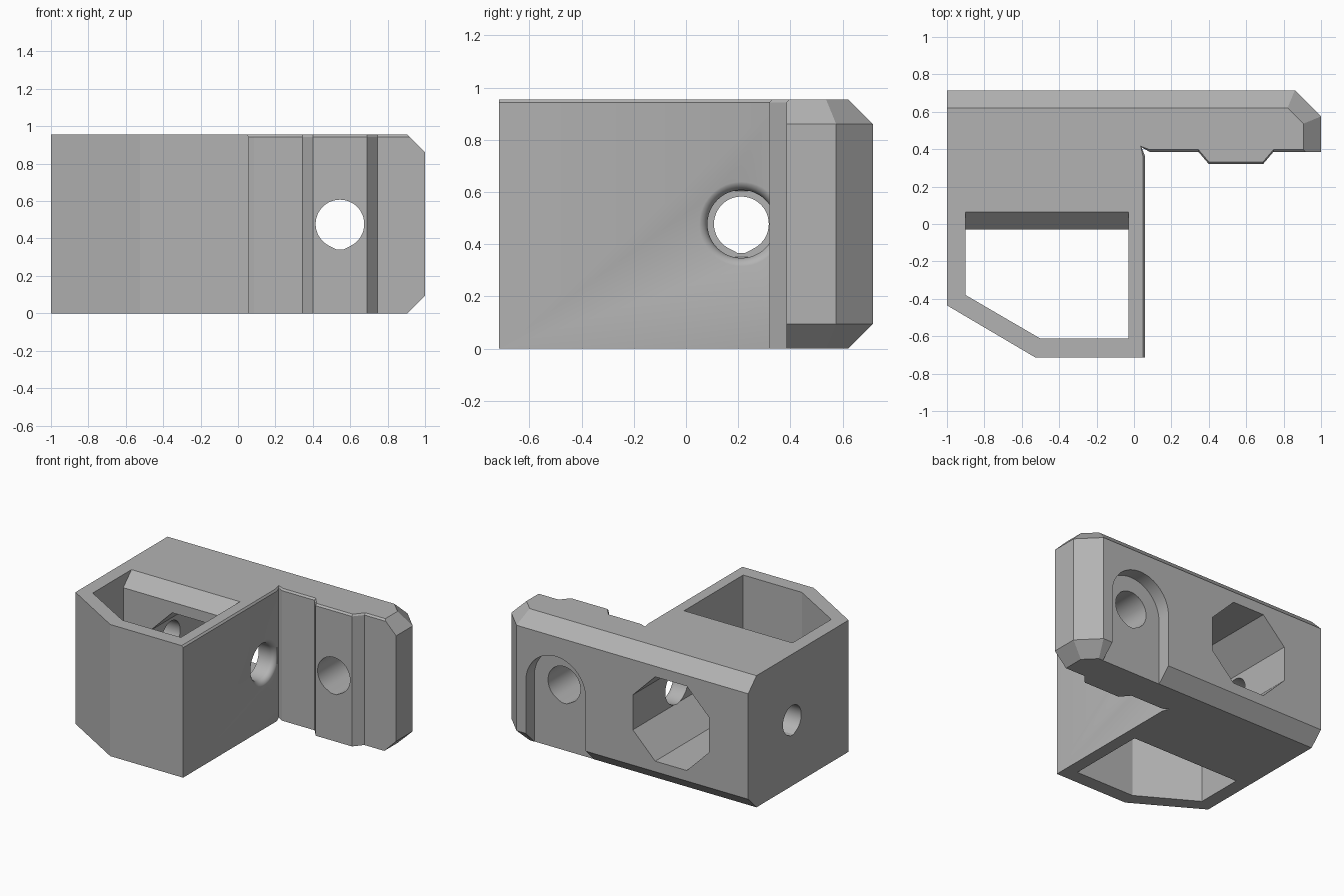
import bpy, bmesh
from math import sin, cos, pi, radians
from mathutils import Vector

if "Cube" in bpy.data.objects:
    bpy.data.objects.remove(bpy.data.objects["Cube"], do_unlink=True)

H, BACK, CH = 0.955, 0.715, 0.095      # height, rear plane, chamfer size
MID = H / 2

grey = bpy.data.materials.new("plain grey")
grey.use_nodes = True
grey.diffuse_color = (0.45, 0.45, 0.45, 1)
grey.node_tree.nodes["Principled BSDF"].inputs["Base Color"].default_value = (0.45, 0.45, 0.45, 1)


def finish(name, bm):
    bmesh.ops.recalc_face_normals(bm, faces=bm.faces)
    mesh = bpy.data.meshes.new(name)
    bm.to_mesh(mesh)
    bm.free()
    mesh.materials.append(grey)
    obj = bpy.data.objects.new(name, mesh)
    bpy.context.collection.objects.link(obj)
    return obj


def loft(name, rings):
    """Solid skinned through matching rings, capped at both ends."""
    bm = bmesh.new()
    loops = [[bm.verts.new(p) for p in ring] for ring in rings]
    n = len(loops[0])
    for a, b in zip(loops, loops[1:]):
        for i in range(n):
            j = (i + 1) % n
            bm.faces.new((a[i], a[j], b[j], b[i]))
    bm.faces.new(loops[0])
    bm.faces.new(loops[-1])
    return finish(name, bm)


def along_x(pts, x):
    return [(x, u, v) for u, v in pts]


def along_y(pts, y):
    return [(u, y, v) for u, v in pts]


def along_z(pts, z):
    return [(u, v, z) for u, v in pts]


def prism(name, pts, place, a, b):
    return loft(name, [place(pts, a), place(pts, b)])


def circle(c, r, n=48, start=0.0):
    return [(c[0] + r * cos(start + 2 * pi * i / n),
             c[1] + r * sin(start + 2 * pi * i / n)) for i in range(n)]


def teardrop(c, r):
    """Round hole with a shallow truncated point at the bottom."""
    arc = [radians(-60 + 300 * i / 40) for i in range(41)]
    pts = [(c[0] + r * cos(t), c[1] + r * sin(t)) for t in arc]
    return pts + [(c[0] + s * 0.15 * r, c[1] - 1.05 * r) for s in (-1, 1)]


def combine(obj, tool, op="DIFFERENCE"):
    mod = obj.modifiers.new(tool.name, "BOOLEAN")
    mod.operation, mod.solver, mod.object = op, "EXACT", tool
    bpy.context.view_layer.objects.active = obj
    bpy.ops.object.modifier_apply(modifier=mod.name)
    bpy.data.objects.remove(tool, do_unlink=True)


# Body: L-shaped plan, with a thin bevel round the top of the inner walls
wall = [(0.06, -BACK), (0.06, 0.36), (0.04, 0.41), (0.085, 0.385)]
rail = [(0.345, 0.385), (0.40, 0.32), (0.69, 0.32), (0.745, 0.385), (1, 0.385)]
outer = [(1, BACK), (-1, BACK), (-1, -0.435), (-0.525, -BACK)]
bevel = 0.012
wall_top = [(0.06 - bevel, -BACK), (0.06 - bevel, 0.36), (0.036, 0.416), (0.085, 0.385 + bevel)]
rail_top = [(x, y + bevel) for x, y in rail]
plan, plan_top = wall + rail + outer, wall_top + rail_top + outer
body = loft("bracket_body", [along_z(plan, 0), along_z(plan, H - bevel), along_z(plan_top, H)])

# Envelope: chamfers on the rear, the far end and their shared corner
wide = [(-2, -2), (1, -2), (1, 0.575), (0.86, BACK), (-2, BACK)]
narrow = [(-2, -2), (1 - CH, -2), (1 - CH, 0.536), (0.821, BACK - CH), (-2, BACK - CH)]
envelope = loft("chamfer_envelope", [along_z(narrow, 0), along_z(wide, CH),
                                     along_z(wide, H - CH), along_z(narrow, H)])
combine(body, envelope, "INTERSECT")

# Vertical pocket with a sloped lip along its rear edge
pocket = [(-0.90, -0.03), (-0.90, -0.38), (-0.50, -0.613), (-0.03, -0.613), (-0.03, -0.03)]
combine(body, prism("pocket", pocket, along_z, -0.1, H + 0.1))
lip = [(-0.2, H - CH), (-0.03, H - CH), (0.08, H + 0.015), (-0.2, H + 0.015)]
combine(body, prism("pocket_lip", lip, along_x, -0.90, -0.03))

# Octagonal window from the rear into the pocket
window = circle((-0.38, MID), 0.306 / cos(pi / 8), 8, pi / 8)
combine(body, prism("octagon_window", window, along_y, -0.1, 1))

# Cross hole: narrow in the outer wall, wide and flared in the inner wall
axis = (0.212, MID)
combine(body, prism("side_hole", teardrop(axis, 0.105), along_x, -1.1, -0.4))
stations = [(-0.3, 0.13)]
for k in range(9):
    a = pi / 2 * k / 8
    stations.append((0.02 + 0.041 * sin(a), 0.17 - 0.04 * cos(a)))
stations.append((0.1, 0.17))
flare = loft("flared_hole", [along_x(circle(axis, r), x) for x, r in stations])
combine(body, flare)

# Fixing hole through the rail, with a U-shaped recess open at the bottom
hole = (0.545, MID)
combine(body, prism("fixing_hole", teardrop(hole, 0.13), along_y, 0.2, 1))
arch = [(hole[0] + 0.24 * cos(pi * i / 32), hole[1] + 0.24 * sin(pi * i / 32)) for i in range(33)]
arch += [(hole[0] - 0.24, -0.1), (hole[0] + 0.24, -0.1)]
combine(body, prism("fixing_recess", arch, along_y, BACK - CH - 0.002, 1))

# Smooth the round holes, keep hard edges sharp
bpy.ops.object.select_all(action="DESELECT")
body.select_set(True)
bpy.context.view_layer.objects.active = body
bpy.ops.object.shade_smooth_by_angle(angle=radians(25))
